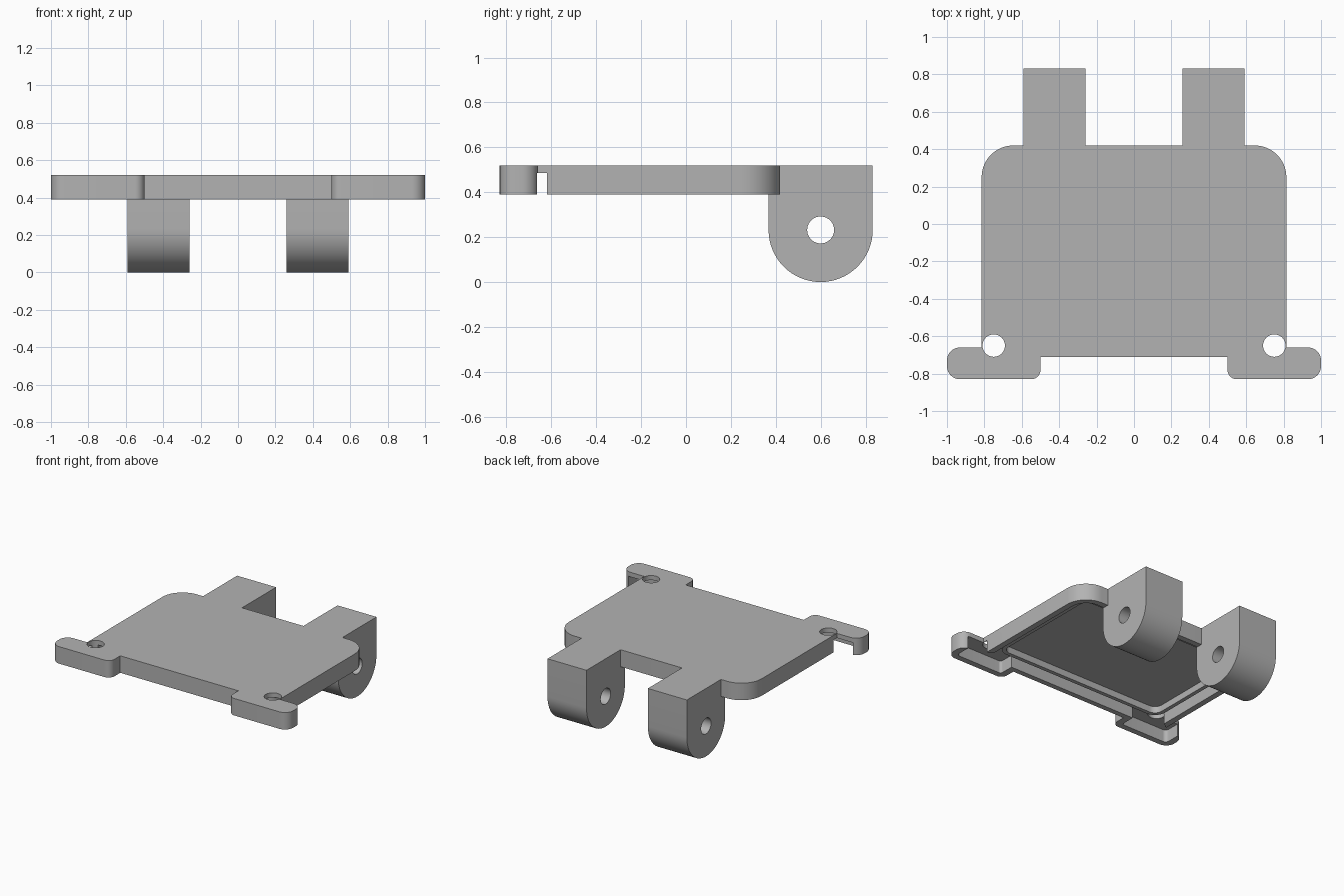
import bpy, bmesh
from math import sin, cos, pi, radians
from mathutils import Vector, Matrix

cube = bpy.data.objects.get("Cube")
if cube:
    bpy.data.objects.remove(cube, do_unlink=True)

grey = bpy.data.materials.new("plain grey")
grey.use_nodes = True
grey.diffuse_color = (0.45, 0.45, 0.45, 1)
grey.node_tree.nodes["Principled BSDF"].inputs["Base Color"].default_value = grey.diffuse_color

TOP, RIM, CEILING = 0.52, 0.39, 0.485


def fillet(corners, steps=10):
    """Round each (x, y, radius) right-angle corner of a closed outline."""
    pts = []
    for i, (x, y, r) in enumerate(corners):
        p = Vector((x, y))
        if r == 0:
            pts.append(p)
            continue
        a = (Vector(corners[i - 1][:2]) - p).normalized() * r
        b = (Vector(corners[(i + 1) % len(corners)][:2]) - p).normalized() * r
        for k in range(steps + 1):
            t = k / steps * pi / 2
            pts.append(p + a * (1 - sin(t)) + b * (1 - cos(t)))
    return pts


def mirrored(half):
    return half + [(-x, y, r) for x, y, r in reversed(half)]


def prism(name, pts, low, high, matrix=Matrix()):
    bm = bmesh.new()
    face = bm.faces.new([bm.verts.new((p[0], p[1], low)) for p in pts])
    ext = bmesh.ops.extrude_face_region(bm, geom=[face])
    moved = [v for v in ext["geom"] if isinstance(v, bmesh.types.BMVert)]
    bmesh.ops.translate(bm, verts=moved, vec=(0, 0, high - low))
    bmesh.ops.recalc_face_normals(bm, faces=bm.faces)
    bm.transform(matrix)
    mesh = bpy.data.meshes.new(name)
    bm.to_mesh(mesh)
    bm.free()
    mesh.materials.append(grey)
    ob = bpy.data.objects.new(name, mesh)
    bpy.context.collection.objects.link(ob)
    return ob


def circle(x, y, r, n=40):
    return [(x + r * cos(2 * pi * i / n), y + r * sin(2 * pi * i / n)) for i in range(n)]


def cut(target, cutter):
    mod = target.modifiers.new("cut", "BOOLEAN")
    mod.operation = "DIFFERENCE"
    mod.solver = "EXACT"
    mod.object = cutter
    bpy.context.view_layer.objects.active = target
    bpy.ops.object.modifier_apply(modifier=mod.name)
    bpy.data.objects.remove(cutter, do_unlink=True)


def smooth(ob):
    bpy.ops.object.select_all(action="DESELECT")
    ob.select_set(True)
    bpy.context.view_layer.objects.active = ob
    bpy.ops.object.shade_smooth_by_angle(angle=radians(30))


# Cover plate with two front tabs
outline = mirrored([(0.5, -0.71, 0), (0.5, -0.83, 0.05), (1, -0.83, 0.07),
                    (1, -0.66, 0.07), (0.815, -0.66, 0), (0.815, 0.42, 0.17)])
plate = prism("cover_plate", fillet(outline), RIM, TOP)

# Hollow underside, open at the back of each tab
hollow = mirrored([(0.55, -0.67, 0), (0.55, -0.785, 0.02), (0.95, -0.785, 0.03),
                   (0.95, -0.62, 0), (0.77, -0.62, 0), (0.77, 0.375, 0.125)])
cut(plate, prism("hollow_cutter", fillet(hollow), RIM - 0.1, CEILING))

# Round holes beside the tabs
for side in (-1, 1):
    cut(plate, prism("hole_cutter", circle(side * 0.75, -0.65, 0.06), RIM - 0.1, TOP + 0.1))
smooth(plate)

# Raised sealing ridge under the plate
ridge = prism("sealing_ridge", fillet(mirrored([(0.725, -0.62, 0.09), (0.725, 0.335, 0.09)])),
              CEILING - 0.05, CEILING + 0.005)
inner = mirrored([(0.695, -0.59, 0.06), (0.695, 0.305, 0.06)])
cut(ridge, prism("ridge_cutter", fillet(inner), RIM, TOP))
smooth(ridge)

# Hinge lugs: profile in the y-z plane, extruded along x
to_side = Matrix(((0, 0, 1, 0), (1, 0, 0, 0), (0, 1, 0, 0), (0, 0, 0, 1)))
Y, R = 0.6, 0.232
profile = [(Y + R, TOP), (Y - R, CEILING), (Y - R, R)]
profile = [(Y + R, TOP), (0.42, TOP), (0.42, CEILING), (Y - R, CEILING)]
profile += [(Y - R * cos(pi * i / 32), R - R * sin(pi * i / 32)) for i in range(33)]
for name, x in (("right_hinge_lug", -0.59), ("left_hinge_lug", 0.26)):
    lug = prism(name, profile, x, x + 0.33, to_side)
    cut(lug, prism("pin_cutter", circle(Y, R, 0.06), x - 0.1, x + 0.43, to_side))
    smooth(lug)
